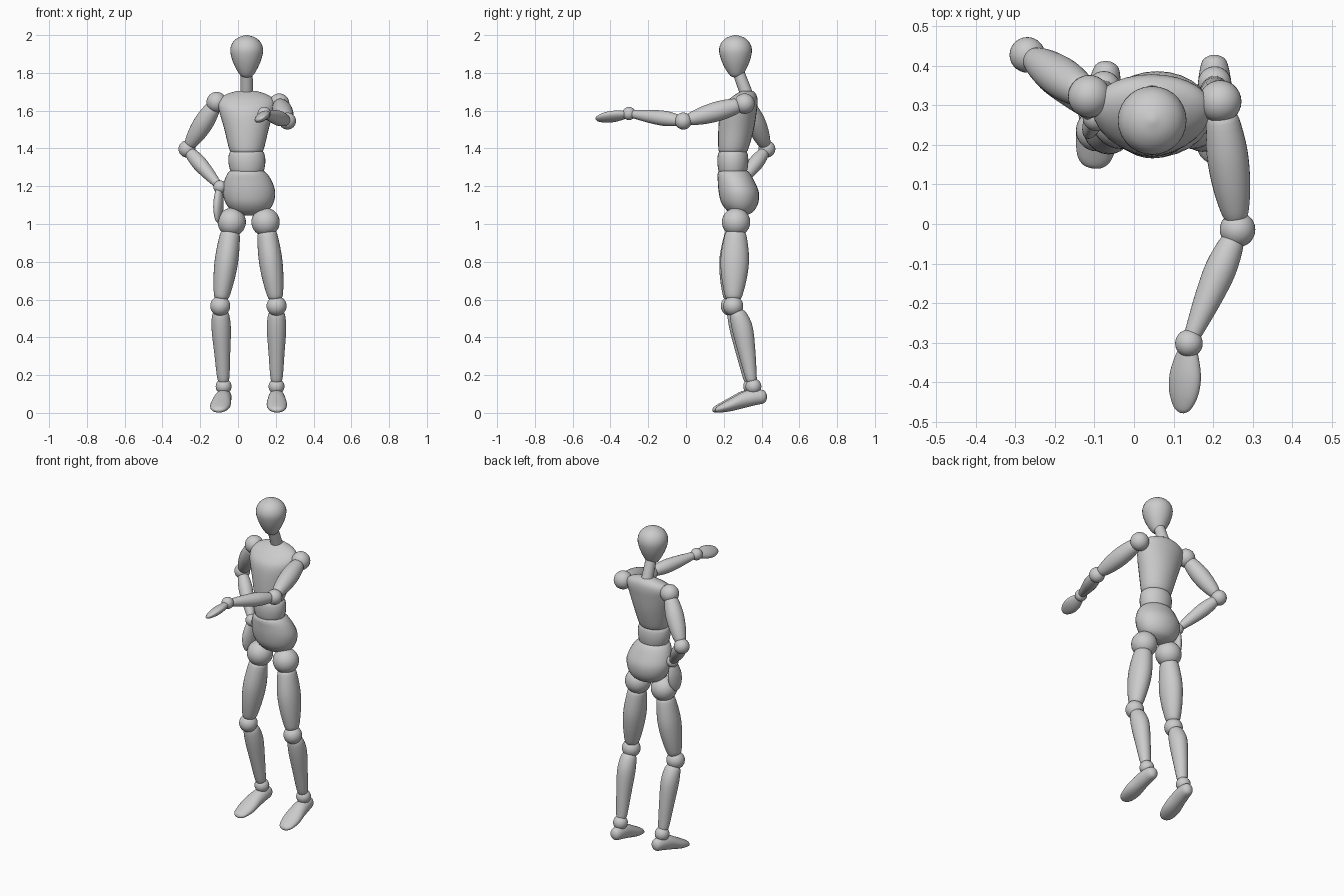
import bpy, bmesh, math
from mathutils import Vector, Matrix

if "Cube" in bpy.data.objects:
    bpy.data.objects.remove(bpy.data.objects["Cube"])

SEG = 28


def finish(bm, name, matrix=Matrix()):
    bmesh.ops.recalc_face_normals(bm, faces=bm.faces)
    mesh = bpy.data.meshes.new(name)
    bm.to_mesh(mesh)
    bm.free()
    mesh.transform(matrix)
    obj = bpy.data.objects.new(name, mesh)
    bpy.context.collection.objects.link(obj)
    bpy.context.view_layer.objects.active = obj
    obj.select_set(True)
    bpy.ops.object.shade_smooth_by_angle(angle=math.radians(50))
    obj.select_set(False)
    return obj


def smooth_rows(rows, n=4):
    """Catmull-Rom interpolation through the section rows."""
    out = []
    for i in range(len(rows) - 1):
        a, b, c, d = rows[max(i - 1, 0)], rows[i], rows[i + 1], rows[min(i + 2, len(rows) - 1)]
        for k in range(n):
            t = k / n
            out.append([0.5 * (2 * q + (r - p) * t + (2 * p - 5 * q + 4 * r - s) * t * t
                               + (3 * q - p - 3 * r + s) * t ** 3) for p, q, r, s in zip(a, b, c, d)])
    return out + [list(rows[-1])]


def loft(name, rows, matrix=Matrix()):
    """Elliptical sections: (height, centre x, centre y, radius x, radius y)."""
    bm = bmesh.new()
    rings = []
    for z, cx, cy, rx, ry in smooth_rows(rows):
        rings.append([bm.verts.new((cx + rx * math.cos(a), cy + ry * math.sin(a), z))
                      for a in (2 * math.pi * i / SEG for i in range(SEG))])
    for lo, hi in zip(rings, rings[1:]):
        for i in range(SEG):
            j = (i + 1) % SEG
            bm.faces.new((lo[i], lo[j], hi[j], hi[i]))
    bm.faces.new(rings[0])
    bm.faces.new(rings[-1])
    return finish(bm, name, matrix)


def limb(name, start, end, rows, side=(1, 0, 0)):
    """Loft along start-end; row heights are fractions of the length."""
    start, end = Vector(start), Vector(end)
    z = (end - start).normalized()
    side = Vector(side)
    x = (side - z * side.dot(z)).normalized()
    y = z.cross(x)
    m = Matrix.Translation(start) @ Matrix((x, y, z)).transposed().to_4x4()
    length = (end - start).length
    return loft(name, [(r[0] * length, *r[1:]) for r in rows], m)


def ball(name, centre, r):
    bm = bmesh.new()
    bmesh.ops.create_uvsphere(bm, u_segments=28, v_segments=16, radius=r)
    return finish(bm, name, Matrix.Translation(centre))


def round_rows(pairs):
    return [(t, 0, 0, r, r) for t, r in pairs]


# head, neck and torso
loft("head", [(z, .046, y, r, r) for z, y, r in (
    (1.776, .266, .012), (1.785, .266, .032), (1.82, .264, .055), (1.87, .263, .077),
    (1.92, .262, .087), (1.96, .262, .075), (1.987, .262, .045), (2.0, .262, .006))])
limb("neck", (.046, .335, 1.65), (.046, .275, 1.81), round_rows(((0, .034), (.5, .033), (1, .031))))
loft("chest", [
    (1.378, .045, .248, .07, .062), (1.392, .045, .25, .09, .078), (1.5, .045, .265, .117, .094),
    (1.6, .045, .279, .145, .096), (1.65, .045, .298, .148, .081), (1.683, .045, .315, .115, .058),
    (1.705, .045, .325, .05, .03)])
loft("waist", [
    (1.262, .048, .248, .07, .06), (1.28, .048, .248, .088, .075), (1.33, .047, .248, .098, .082),
    (1.375, .046, .248, .092, .077), (1.392, .046, .248, .07, .06)])
loft("pelvis", [
    (1.045, .065, .292, .03, .025), (1.065, .064, .29, .09, .066), (1.11, .061, .285, .126, .097),
    (1.17, .058, .279, .139, .106), (1.23, .053, .264, .125, .096), (1.272, .048, .252, .1, .083),
    (1.292, .046, .25, .07, .058)])

# section rows shared by both sides
THIGH = [(.12, 0, 0, .04, .045), (.16, 0, 0, .053, .058), (.42, 0, 0, .062, .075),
         (.65, 0, 0, .057, .068), (.87, 0, 0, .042, .047), (.92, 0, 0, .03, .035)]
SHIN = [(.06, 0, -.01, .028, .028), (.12, 0, -.014, .045, .045), (.3, 0, -.018, .051, .055),
        (.6, 0, -.01, .042, .045), (.88, 0, 0, .033, .031), (.94, 0, 0, .025, .025)]
UPPER_ARM = round_rows(((.1, .03), (.15, .042), (.4, .052), (.65, .048), (.85, .036), (.93, .025)))
FOREARM = round_rows(((.08, .022), (.13, .032), (.35, .04), (.6, .035), (.85, .025), (.95, .02)))
HAND = [(0, 0, 0, .012, .01), (.06, 0, 0, .026, .018), (.4, 0, 0, .043, .024),
        (.7, 0, 0, .041, .021), (.93, 0, 0, .024, .012), (1, 0, 0, .006, .004)]
FOOT = [(0, .085, .008, .01), (.014, .085, .03, .033), (.06, .083, .041, .042), (.12, .07, .047, .044),
        (.19, .043, .054, .034), (.245, .024, .044, .022), (.268, .017, .026, .013), (.274, .015, .006, .003)]

# legs
for tag, hip, knee, ankle, heel, toe in (
        ("right", (-.033, .265, 1.01), (-.094, .237, .566), (-.076, .345, .14), (-.066, .412), (-.104, .143)),
        ("left", (.146, .265, 1.01), (.204, .25, .566), (.204, .357, .14), (.203, .428), (.207, .157))):
    ball(tag + "_hip_joint", hip, .075)
    limb(tag + "_thigh", hip, knee, THIGH)
    ball(tag + "_knee_joint", knee, .053)
    limb(tag + "_shin", knee, ankle, SHIN)
    ball(tag + "_ankle_joint", ankle, .042)
    # the foot is lofted heel to toe, local y pointing up
    d = Vector((toe[0] - heel[0], toe[1] - heel[1], 0)).normalized()
    up = Vector((0, 0, 1))
    m = Matrix.Translation((*heel, 0)) @ Matrix((up.cross(d), up, d)).transposed().to_4x4()
    loft(tag + "_foot", [(s, 0, z, w, h) for s, z, w, h in FOOT], m)

# arms: one hand on the hip, the other reaching forward
for tag, shoulder, elbow, wrist, h0, h1, side in (
        ("right", (-.113, .323, 1.645), (-.27, .428, 1.397), (-.095, .27, 1.196),
         (-.1, .266, 1.185), (-.107, .25, 1.008), (.4, 1, 0)),
        ("left", (.218, .31, 1.637), (.262, -.014, 1.545), (.139, -.302, 1.585),
         (.137, -.31, 1.58), (.121, -.478, 1.556), (.87, 0, .5))):
    ball(tag + "_shoulder_joint", shoulder, .054)
    limb(tag + "_upper_arm", shoulder, elbow, UPPER_ARM, (0, .2, 1))
    ball(tag + "_elbow_joint", elbow, .045)
    limb(tag + "_forearm", elbow, wrist, FOREARM, (0, .2, 1))
    ball(tag + "_wrist_joint", wrist, .035)
    limb(tag + "_hand", h0, h1, HAND, side)
